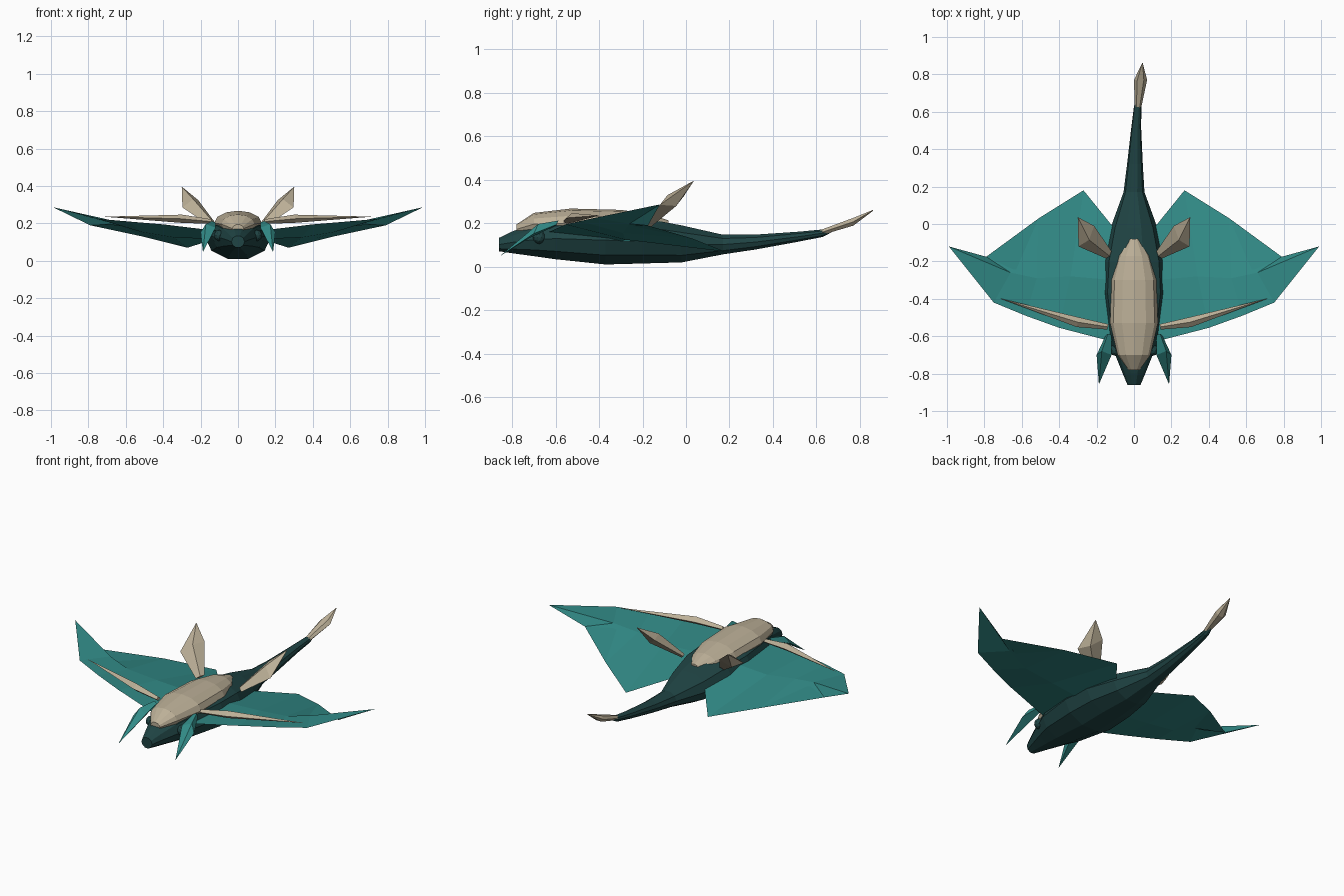
import bpy, bmesh, math
from mathutils import Vector

cube = bpy.data.objects.get("Cube")
if cube:
    bpy.data.objects.remove(cube)


def material(name, rgb):
    m = bpy.data.materials.new(name)
    m.use_nodes = True
    m.diffuse_color = (*rgb, 1)
    m.node_tree.nodes["Principled BSDF"].inputs["Base Color"].default_value = (*rgb, 1)
    return m


DARK = material("dark teal skin", (0.014, 0.058, 0.058))
TEAL = material("teal fin", (0.032, 0.26, 0.245))
BONE = material("pale bone", (0.50, 0.43, 0.31))


def finish(bm, name, mat, mirror=False):
    bmesh.ops.remove_doubles(bm, verts=bm.verts, dist=0.0005)
    bmesh.ops.recalc_face_normals(bm, faces=bm.faces)
    mesh = bpy.data.meshes.new(name)
    bm.to_mesh(mesh)
    bm.free()
    mesh.materials.append(mat)
    ob = bpy.data.objects.new(name, mesh)
    bpy.context.collection.objects.link(ob)
    if mirror:
        ob.modifiers.new("both sides", 'MIRROR')
    return ob


def loft(name, stations, sides, mat, mirror=False):
    """Skin elliptical rings, each given as centre, half width vector, half height vector."""
    bm = bmesh.new()
    rings = []
    for c, u, v in stations:
        c, u, v = Vector(c), Vector(u), Vector(v)
        angles = [2 * math.pi * i / sides for i in range(sides)]
        rings.append([bm.verts.new(c + u * math.cos(a) + v * math.sin(a)) for a in angles])
    for a, b in zip(rings, rings[1:]):
        for i in range(sides):
            j = (i + 1) % sides
            bm.faces.new((a[i], a[j], b[j], b[i]))
    bm.faces.new(rings[0])
    bm.faces.new(rings[-1])
    return finish(bm, name, mat, mirror)


def hull(name, rows, sides, mat):
    """Loft along y from rows of y, x offset, half width, bottom, top."""
    loft(name, [((x, y, (lo + hi) / 2), (w, 0, 0), (0, 0, (hi - lo) / 2))
                for y, x, w, lo, hi in rows], sides, mat)


def blade(name, base, mid, tip, width, thick, mat, root=0.4):
    """Mirrored diamond-section leaf, widest at mid."""
    w, t = Vector(width), Vector(thick)
    loft(name, [(base, w * root, t * root), (mid, w, t), (tip, w * 0.02, t * 0.02)],
         4, mat, True)


# Body and tapering tail
hull("body", [
    (-0.86, 0, 0.035, 0.07, 0.135),
    (-0.80, 0, 0.06, 0.06, 0.165),
    (-0.70, 0, 0.10, 0.045, 0.205),
    (-0.60, 0, 0.14, 0.03, 0.23),
    (-0.37, 0, 0.175, 0.005, 0.24),
    (-0.20, 0, 0.165, 0.01, 0.23),
    (-0.02, 0, 0.125, 0.016, 0.195),
    (0.17, 0, 0.056, 0.055, 0.15),
    (0.32, 0.005, 0.042, 0.078, 0.15),
    (0.52, 0.012, 0.026, 0.115, 0.163),
    (0.63, 0.02, 0.02, 0.137, 0.173),
    (0.71, 0.025, 0.003, 0.18, 0.19)], 10, DARK)

# Bony plate along the back
hull("back_plate", [
    (-0.78, 0, 0.03, 0.15, 0.195),
    (-0.70, 0, 0.088, 0.145, 0.248),
    (-0.53, 0, 0.128, 0.135, 0.268),
    (-0.30, 0, 0.12, 0.135, 0.262),
    (-0.17, 0, 0.085, 0.14, 0.243),
    (-0.08, 0, 0.03, 0.15, 0.213)], 12, BONE)

# Bony tail point
hull("tail_spike", [
    (0.61, 0.02, 0.016, 0.14, 0.168),
    (0.77, 0.035, 0.035, 0.187, 0.228),
    (0.86, 0.045, 0.002, 0.257, 0.262)], 6, BONE)

# Wings: leading, middle and trailing points per station, with thickness below the middle
wing_rows = [
    ((0.11, -0.63, 0.16), (0.11, -0.30, 0.165), (0.10, -0.03, 0.125), 0.05),
    ((0.40, -0.555, 0.195), (0.34, -0.28, 0.165), (0.27, 0.18, 0.07), 0.04),
    ((0.58, -0.49, 0.21), (0.52, -0.29, 0.185), (0.51, 0.03, 0.13), 0.03),
    ((0.75, -0.42, 0.225), (0.66, -0.26, 0.213), (0.79, -0.175, 0.19), 0.015)]
wing_tip = (0.99, -0.12, 0.287)
bm = bmesh.new()
loops = []
for lead, mid, trail, depth in wing_rows:
    under = Vector(mid) - Vector((0, 0, depth))
    loops.append([bm.verts.new(p) for p in (lead, mid, trail, under)])
tip = bm.verts.new(wing_tip)
for i in range(4):
    j = (i + 1) % 4
    for a, b in zip(loops, loops[1:]):
        bm.faces.new((a[i], a[j], b[j], b[i]))
    bm.faces.new((loops[-1][i], loops[-1][j], tip))
bm.faces.new(loops[0])
finish(bm, "wings", TEAL, True)

# Long side spikes, rear horns and small head fins
blade("side_spikes", (0.14, -0.55, 0.21), (0.30, -0.525, 0.225), (0.71, -0.40, 0.236),
      (-0.006, 0.026, 0), (0, 0, 0.022), BONE, 0.55)
blade("rear_horns", (0.135, -0.165, 0.195), (0.255, -0.065, 0.305), (0.30, 0.035, 0.395),
      (0.042, -0.055, -0.02), (0.015, 0.02, -0.025), BONE, 0.35)
blade("head_fins", (0.135, -0.595, 0.20), (0.16, -0.70, 0.165), (0.187, -0.855, 0.05),
      (0.04, 0.0, -0.012), (0.012, 0.02, 0.032), TEAL, 0.4)

# Eyes
bm = bmesh.new()
bmesh.ops.create_icosphere(bm, subdivisions=2, radius=0.03)
bmesh.ops.translate(bm, verts=bm.verts, vec=(0.10, -0.675, 0.135))
finish(bm, "eyes", DARK, True)
